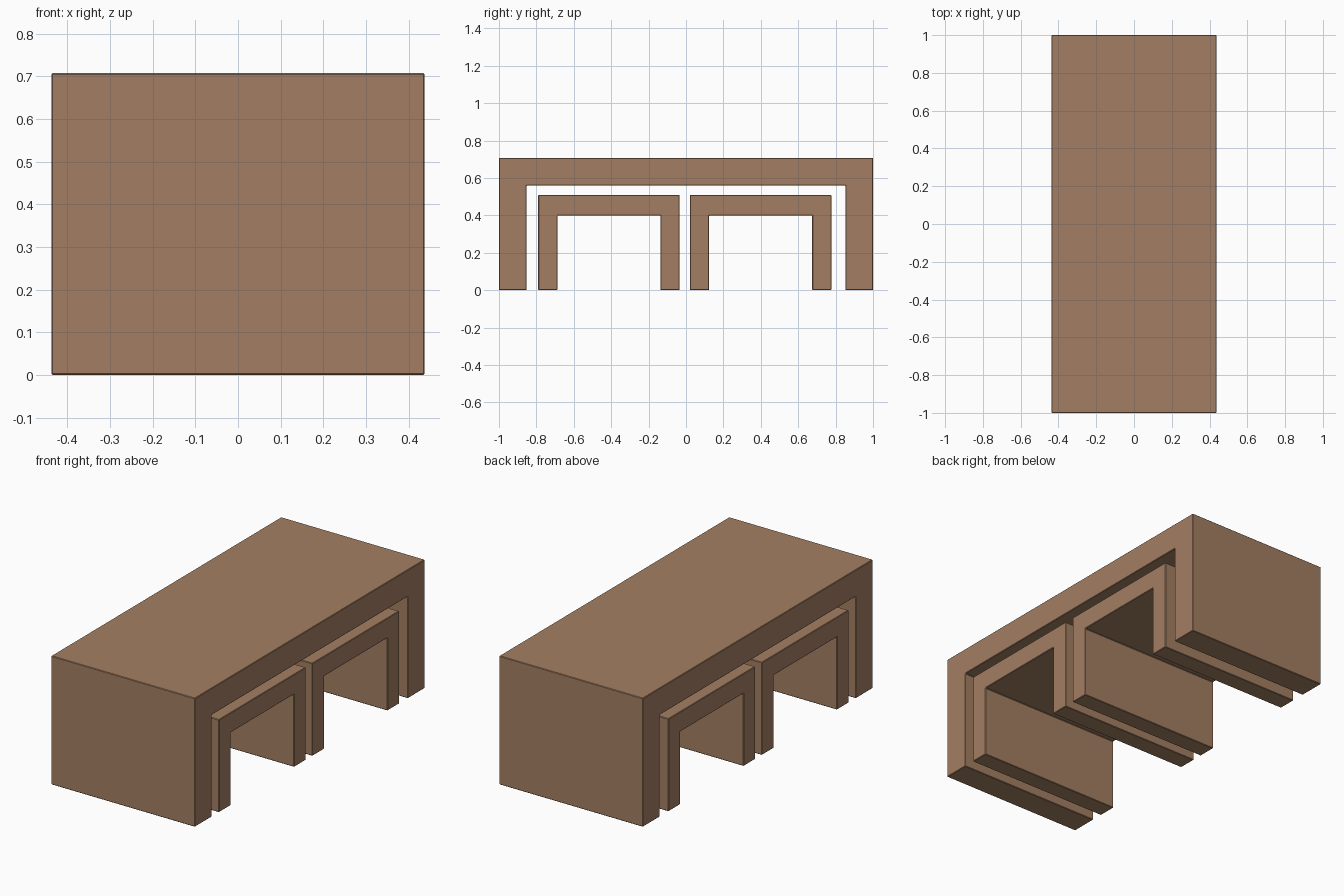
import bpy

if "Cube" in bpy.data.objects:
    bpy.data.objects.remove(bpy.data.objects["Cube"])

# Single wood colour
wood = bpy.data.materials.new("warm brown wood")
wood.diffuse_color = (0.37, 0.212, 0.125, 1)
wood.use_nodes = True
wood.node_tree.nodes["Principled BSDF"].inputs["Base Color"].default_value = wood.diffuse_color

HALF_WIDTH = 0.4375


def nesting_table(name, y0, y1, height, leg, slab):
    """Upside-down U profile in the y-z plane, extruded along x."""
    profile = [(y0, 0), (y0 + leg, 0), (y0 + leg, height - slab),
               (y1 - leg, height - slab), (y1 - leg, 0), (y1, 0),
               (y1, height), (y0, height)]
    n = len(profile)
    verts = [(x, y, z) for x in (-HALF_WIDTH, HALF_WIDTH) for y, z in profile]
    faces = [tuple(reversed(range(n))), tuple(range(n, 2 * n))]
    faces += [(i, (i + 1) % n, n + (i + 1) % n, n + i) for i in range(n)]
    mesh = bpy.data.meshes.new(name)
    mesh.from_pydata(verts, [], faces)
    mesh.materials.append(wood)
    obj = bpy.data.objects.new(name, mesh)
    bpy.context.collection.objects.link(obj)
    # Barely softened edges
    bevel = obj.modifiers.new("edge_softening", 'BEVEL')
    bevel.width = 0.003
    bevel.segments = 1
    return obj


# Large table with two small ones tucked underneath
nesting_table("large_table", -1.0, 1.0, 0.708, 0.148, 0.148)
nesting_table("small_table_front", -0.79, -0.035, 0.51, 0.102, 0.11)
nesting_table("small_table_back", 0.022, 0.777, 0.51, 0.102, 0.11)
